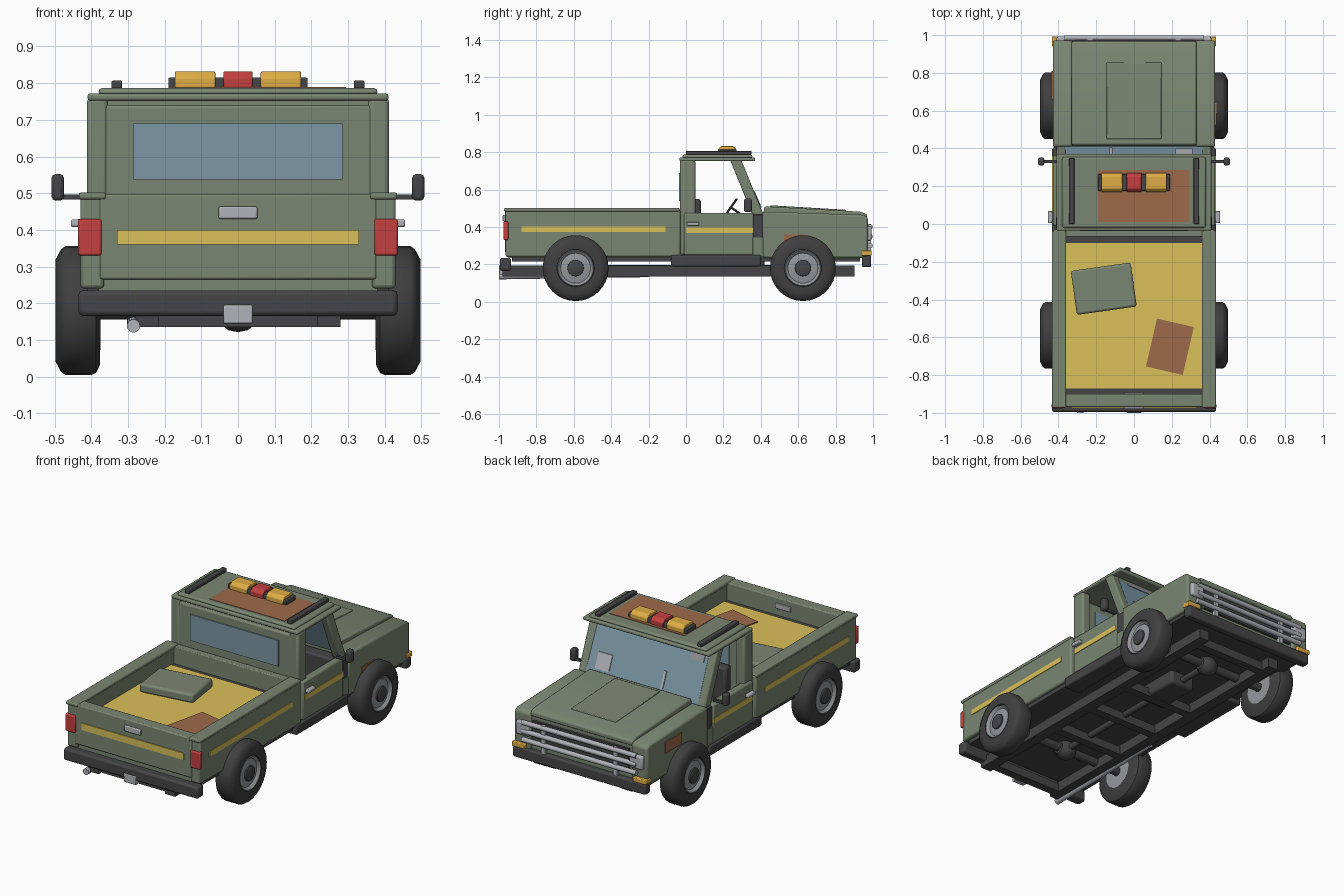
import bpy, bmesh, math
from mathutils import Matrix, Vector

if "Cube" in bpy.data.objects:
    bpy.data.objects.remove(bpy.data.objects["Cube"])

def material(name, r, g, b):
    m = bpy.data.materials.new(name)
    m.use_nodes = True
    m.diffuse_color = (r, g, b, 1)
    m.node_tree.nodes["Principled BSDF"].inputs["Base Color"].default_value = (r, g, b, 1)
    return m

GREEN = material("army_green", .195, .24, .17)
DARK = material("dark_trim", .06, .06, .063)
TYRE = material("tyre_rubber", .05, .05, .05)
CHROME = material("light_metal", .44, .45, .48)
RIM = material("wheel_grey", .30, .31, .33)
YELLOW = material("yellow_paint", .70, .53, .10)
AMBER = material("amber_lamp", .74, .42, .06)
RED = material("red_lamp", .55, .05, .05)
GLASS = material("blue_glass", .20, .31, .38)
RUST = material("rust_brown", .34, .145, .07)

def finish(name, bm, mat, bevel=0):
    bmesh.ops.recalc_face_normals(bm, faces=bm.faces)
    me = bpy.data.meshes.new(name)
    bm.to_mesh(me)
    bm.free()
    me.materials.append(mat)
    ob = bpy.data.objects.new(name, me)
    bpy.context.scene.collection.objects.link(ob)
    if bevel:
        mod = ob.modifiers.new("soft_edges", 'BEVEL')
        mod.width, mod.segments = bevel, 2
    bpy.ops.object.select_all(action='DESELECT')
    ob.select_set(True)
    bpy.context.view_layer.objects.active = ob
    bpy.ops.object.shade_smooth_by_angle(angle=math.radians(35))

def box(name, x, y, z, mat, bevel=0, turn=0):
    """Box from (low, high) ranges, optionally turned about z."""
    bm = bmesh.new()
    bmesh.ops.create_cube(bm, size=1)
    centre = Vector([(a + b) / 2 for a, b in (x, y, z)])
    size = [b - a for a, b in (x, y, z)]
    bm.transform(Matrix.Translation(centre) @ Matrix.Rotation(math.radians(turn), 4, 'Z')
                 @ Matrix.Diagonal((*size, 1)))
    finish(name, bm, mat, bevel)

def pair(name, x, y, z, mat, bevel=0):
    box(name + "_left", x, y, z, mat, bevel)
    box(name + "_right", (-x[1], -x[0]), y, z, mat, bevel)

def prism(name, x, profile, mat, bevel=0):
    """Side profile of (y, z) points, extruded across x."""
    bm = bmesh.new()
    ends = [[bm.verts.new((px, y, z)) for y, z in profile] for px in x]
    for loop in ends:
        bm.faces.new(loop)
    n = len(profile)
    for i in range(n):
        j = (i + 1) % n
        bm.faces.new((ends[0][i], ends[0][j], ends[1][j], ends[1][i]))
    finish(name, bm, mat, bevel)

def prism_pair(name, x, profile, mat, bevel=0):
    prism(name + "_left", x, profile, mat, bevel)
    prism(name + "_right", (-x[1], -x[0]), profile, mat, bevel)

def rod(name, a, b, radius, mat, sides=16):
    a, b = Vector(a), Vector(b)
    bm = bmesh.new()
    bmesh.ops.create_cone(bm, cap_ends=True, segments=sides, radius1=radius, radius2=radius, depth=(b - a).length)
    turn = (b - a).to_track_quat('Z', 'Y').to_matrix().to_4x4()
    bm.transform(Matrix.Translation((a + b) / 2) @ turn)
    finish(name, bm, mat)

def lathe(name, profile, centre, side, mat, steps=32):
    """Spin (x, radius) points around the axle."""
    bm = bmesh.new()
    vs = [bm.verts.new((x * side, 0, r)) for x, r in profile]
    es = [bm.edges.new(p) for p in zip(vs, vs[1:])]
    bmesh.ops.spin(bm, geom=vs + es, cent=(0, 0, 0), axis=(1, 0, 0), angle=math.tau, steps=steps)
    bmesh.ops.remove_doubles(bm, verts=bm.verts, dist=.0005)
    bm.transform(Matrix.Translation(centre))
    finish(name, bm, mat)

# Wheels and axles
for end, y in (("front", .625), ("rear", -.59)):
    for side, label in ((1, "left"), (-1, "right")):
        c = (0, y, .18)
        tag = f"{end}_{label}"
        lathe("tyre_" + tag, [(.375, .09), (.377, .15), (.387, .17), (.40, .176), (.47, .176),
                              (.482, .168), (.497, .14), (.493, .10), (.47, .095)], c, side, TYRE)
        lathe("rim_" + tag, [(.375, 0), (.375, .095), (.482, .10), (.492, .094), (.478, .08), (.486, .04), (.486, 0)], c, side, RIM)
        lathe("hub_" + tag, [(.47, .045), (.494, .043), (.498, .034), (.498, 0)], c, side, DARK)
    rod(end + "_axle", (-.38, y, .18), (.38, y, .18), .025, DARK)
    lathe(end + "_differential", [(-.06, 0), (-.05, .035), (-.025, .052), (0, .057), (.025, .052), (.05, .035), (.06, 0)],
          (0, y, .178), 1, DARK, 16)

# Chassis
pair("frame_rail", (.215, .28), (-.98, .90), (.135, .195), DARK)
for y in (-.93, -.4, -.1, .2, .82):
    box("cross_member", (-.23, .23), (y - .025, y + .025), (.135, .185), DARK)
rod("drive_shaft", (0, -.59, .178), (0, .62, .178), .018, DARK)
box("gearbox", (-.08, .08), (.15, .42), (.14, .25), DARK, .015)
box("underbody", (-.41, .41), (-.93, .93), (.215, .25), DARK)
pair("sill_step", (.33, .435), (-.08, .40), (.19, .25), DARK, .008)
rod("exhaust_pipe", (-.285, -1, .138), (-.285, -.2, .15), .018, CHROME)
box("tow_hitch", (-.04, .04), (-1, -.93), (.145, .195), CHROME, .004)
box("rear_bumper", (-.435, .435), (-.995, -.935), (.165, .235), DARK, .012)
box("front_bumper", (-.43, .43), (.94, .99), (.185, .25), DARK, .01)

# Cargo bed
pair("bed_side", (.365, .43), (-.965, -.03), (.24, .495), GREEN, .01)
pair("bed_rim", (.36, .434), (-.972, -.035), (.483, .502), GREEN, .006)
box("bed_front_wall", (-.37, .37), (-.07, -.03), (.24, .495), GREEN, .005)
box("tailgate", (-.378, .378), (-.968, -.90), (.265, .497), GREEN, .006)
box("tail_skirt", (-.38, .38), (-.95, -.90), (.235, .265), GREEN)
box("bed_floor", (-.37, .37), (-.91, -.06), (.24, .394), DARK)
box("bed_floor_paint", (-.362, .362), (-.87, -.10), (.393, .401), YELLOW)
box("tailgate_stripe", (-.33, .33), (-.973, -.966), (.36, .40), YELLOW)
box("tailgate_handle", (-.053, .053), (-.98, -.965), (.43, .464), CHROME, .005)
box("inner_tailgate_handle", (-.05, .05), (-.902, -.892), (.435, .465), CHROME, .003)
pair("tail_lamp", (.372, .436), (-.976, -.95), (.33, .43), RED, .006)
pair("bed_stripe", (.428, .434), (-.88, -.11), (.372, .402), YELLOW)
box("covered_crate", (-.32, 0), (-.46, -.225), (.40, .452), GREEN, .012, 8)
box("rusty_sheet", (.09, .29), (-.78, -.52), (.40, .407), RUST, 0, -13)

# Cab shell
box("cab_back_wall", (-.41, .41), (-.03, .005), (.25, .74), GREEN, .008)
pair("rear_pillar", (.355, .412), (-.033, .05), (.25, .76), GREEN, .012)
pair("door", (.385, .43), (-.01, .36), (.25, .475), GREEN, .008)
pair("door_stripe", (.428, .434), (0, .36), (.367, .397), YELLOW)
pair("door_handle", (.43, .456), (.005, .07), (.408, .428), CHROME, .005)
pair("cowl_side", (.37, .42), (.35, .43), (.34, .465), DARK)
pair("cowl_lower", (.37, .425), (.355, .43), (.24, .345), GREEN)
box("roof", (-.41, .41), (-.035, .37), (.752, .772), GREEN, .007)
box("roof_cap", (-.38, .38), (-.02, .355), (.765, .787), GREEN, .01)
box("cab_header", (-.385, .385), (.25, .30), (.725, .76), GREEN)
box("rear_window", (-.285, .285), (-.037, -.029), (.538, .69), GLASS)
box("inner_rear_window", (-.285, .285), (.003, .01), (.538, .69), GLASS)
prism_pair("windscreen_pillar", (.36, .41), [(.235, .76), (.295, .76), (.415, .465), (.355, .465)], GREEN, .008)

def screen_plate(name, x, low, high, lift, mat):
    """Plate lying on the sloped windscreen, low and high measured up the slope."""
    def at(t, d):
        return (.41 - .12 * t + d, .475 + .28 * t)
    prism(name, x, [at(low, lift), at(low, lift - .008), at(high, lift - .008), at(high, lift)], mat)

screen_plate("windscreen", (-.365, .365), 0, 1, 0, GLASS)
screen_plate("cracked_patch", (.22, .31), .12, .42, .005, CHROME)
screen_plate("upper_patch", (.12, .30), .88, .98, .005, RIM)
screen_plate("corner_patch", (-.34, -.25), .75, .9, .005, RIM)
screen_plate("wiper", (-.13, -.115), .1, .42, .007, CHROME)

# Cab interior
box("cab_floor", (-.39, .39), (0, .40), (.25, .275), DARK)
box("dashboard", (-.37, .37), (.33, .405), (.32, .465), DARK, .01)
for side in (-1, 1):
    x = (side * .19 - .12, side * .19 + .12)
    box("seat_cushion", x, (.04, .22), (.28, .36), DARK, .015)
    box("seat_back", x, (.02, .08), (.35, .55), DARK, .015)
bpy.ops.mesh.primitive_torus_add(location=(-.19, .24, .505), rotation=(math.radians(55), 0, 0),
                                 major_radius=.052, minor_radius=.006, major_segments=24, minor_segments=8)
wheel = bpy.context.object
wheel.name = "steering_wheel"
wheel.data.materials.append(DARK)
rod("steering_column", (-.19, .24, .505), (-.19, .355, .425), .006, DARK, 8)

# Roof equipment
pair("roof_rail", (.316, .345), (0, .35), (.785, .807), DARK, .004)
box("roof_rust", (-.19, .295), (.01, .285), (.784, .79), RUST)
box("light_bar_base", (-.19, .19), (.175, .265), (.785, .815), DARK, .004)
lamp = [(.17, .787), (.17, .815), (.187, .832), (.253, .832), (.27, .815), (.27, .787)]
prism_pair("amber_beacon", (.062, .172), lamp, AMBER, .004)
prism("red_beacon", (-.04, .04), lamp, RED, .004)

# Door mirrors
pair("mirror_arm", (.41, .49), (.322, .338), (.483, .497), DARK)
pair("mirror", (.475, .508), (.31, .352), (.48, .552), DARK, .01)

# Bonnet and front wings
prism("engine_bay", (-.36, .36), [(.41, .24), (.96, .24), (.96, .455), (.41, .475)], GREEN)
prism_pair("wing", (.325, .43), [(.41, .235), (.972, .235), (.972, .452), (.95, .465), (.41, .482)], GREEN, .01)
prism("bonnet", (-.33, .33), [(.41, .46), (.968, .44), (.968, .468), (.93, .482), (.42, .51)], GREEN, .008)
prism("bonnet_panel", (-.145, .145), [(.45, .50), (.855, .475), (.855, .492), (.45, .516)], GREEN, .004)
box("wing_rust_right", (-.436, -.428), (.66, .81), (.365, .43), RUST)
box("wing_rust_left", (.428, .436), (.525, .64), (.32, .36), RUST)

# Nose
box("grille_back", (-.31, .31), (.955, .974), (.28, .42), DARK)
for z in (.30, .35, .40):
    rod("grille_bar", (-.37, .985, z), (.37, .985, z), .014, CHROME, 12)
pair("grille_upright", (.22, .245), (.968, .988), (.25, .415), CHROME)
pair("headlamp", (.325, .41), (.955, .992), (.325, .405), CHROME, .01)
pair("turn_signal", (.35, .434), (.94, .993), (.248, .275), AMBER, .004)
